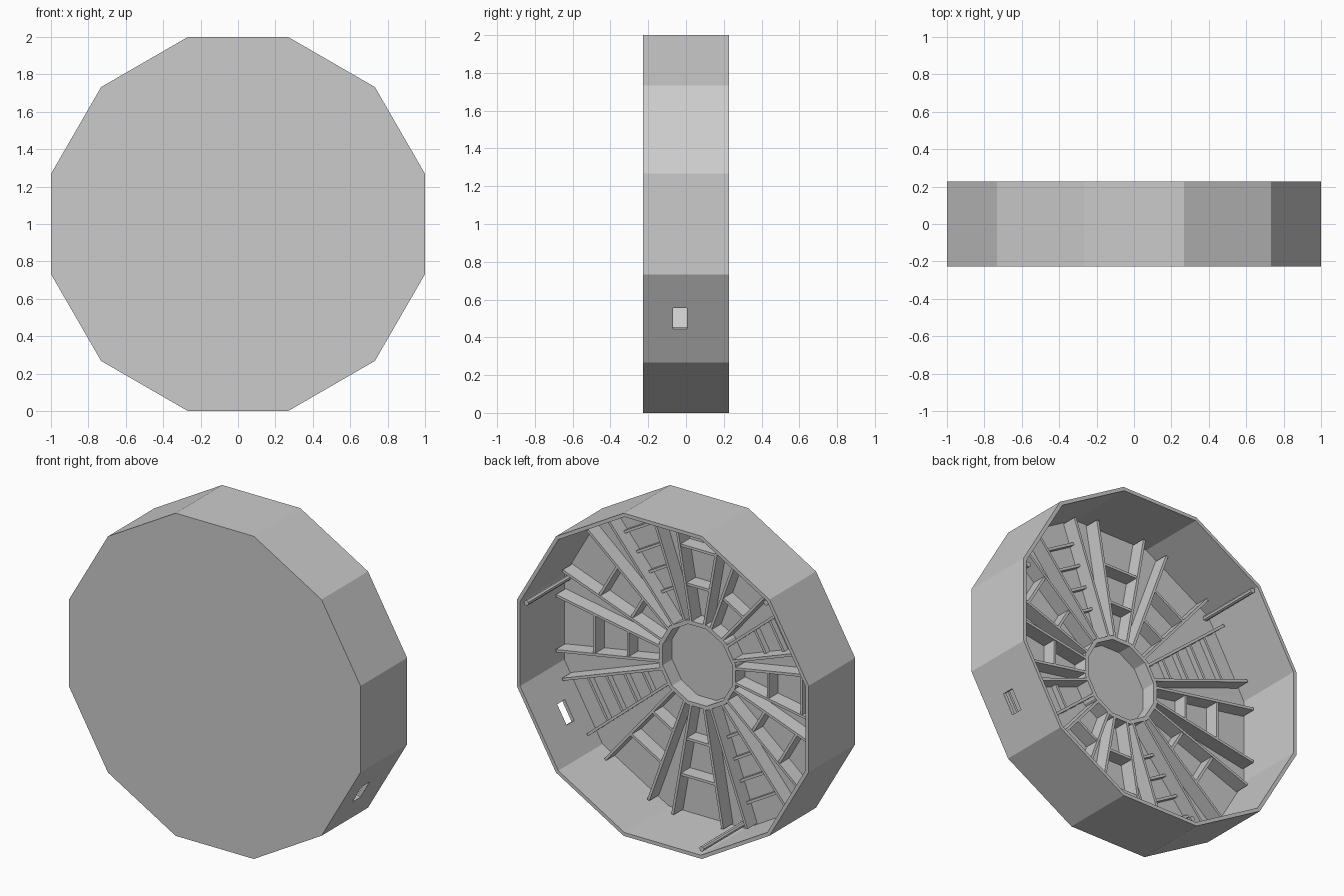
import bpy, bmesh
from math import radians, cos, sin, tan, pi
from mathutils import Matrix, Vector

if "Cube" in bpy.data.objects:
    bpy.data.objects.remove(bpy.data.objects["Cube"])

grey = bpy.data.materials.new("plain_grey")
grey.use_nodes = True
grey.diffuse_color = (0.6, 0.6, 0.6, 1)
grey.node_tree.nodes["Principled BSDF"].inputs["Base Color"].default_value = (0.6, 0.6, 0.6, 1)

HALF = 0.228      # half depth of the drum
FLOOR = -0.205    # inner face of the front plate
TOP = -0.112      # back edge of the hub and ribs
WALL = 0.022
CENTRE = Matrix.Translation((0, 0, 1))


def finish(bm, name):
    bmesh.ops.recalc_face_normals(bm, faces=bm.faces)
    mesh = bpy.data.meshes.new(name)
    bm.to_mesh(mesh)
    bm.free()
    mesh.materials.append(grey)
    obj = bpy.data.objects.new(name, mesh)
    bpy.context.collection.objects.link(obj)
    return obj


def turn(angle):
    """Rotate +x toward +z about the drum axis."""
    return CENTRE @ Matrix.Rotation(-radians(angle), 4, 'Y')


def lathe(name, profile, closed):
    """Twelve-sided solid from (apothem, y) points."""
    bm = bmesh.new()
    verts = [bm.verts.new((r / cos(pi / 12), y, 0)) for r, y in profile]
    pairs = list(zip(verts, verts[1:]))
    if closed:
        pairs.append((verts[-1], verts[0]))
    edges = [bm.edges.new(p) for p in pairs]
    bmesh.ops.spin(bm, geom=verts + edges, cent=(0, 0, 0), axis=(0, 1, 0),
                   angle=2 * pi, steps=12, use_merge=False)
    bmesh.ops.remove_doubles(bm, verts=bm.verts, dist=0.0005)
    bm.transform(turn(15))
    return finish(bm, name)


def add_box(bm, matrix, centre, size):
    scale = Matrix.Diagonal((*size, 1))
    bmesh.ops.create_cube(bm, size=1, matrix=matrix @ Matrix.Translation(centre) @ scale)


# Drum: closed front plate and thin outer wall, open at the back
drum = lathe("drum_shell", [(0, -HALF), (1, -HALF), (1, HALF), (1 - WALL, HALF),
                            (1 - WALL, FLOOR), (0, FLOOR)], False)

# Slot through the lower left wall
bm = bmesh.new()
add_box(bm, turn(-30), (1, -0.032, 0), (0.2, 0.075, 0.13))
cutter = finish(bm, "slot_cutter")
cutter.hide_render = True
cutter.hide_viewport = True
cutter.display_type = 'WIRE'
cut = drum.modifiers.new("slot", 'BOOLEAN')
cut.operation = 'DIFFERENCE'
cut.solver = 'EXACT'
cut.object = cutter

# Hub ring
lathe("hub_ring", [(0.238, FLOOR), (0.262, FLOOR), (0.262, TOP), (0.238, TOP)], True)

# Radial ribs in pairs, one pair per wall side
bm = bmesh.new()
height = TOP - FLOOR
for k in range(12):
    for side in (-10, 10):
        add_box(bm, turn(30 * k + side), (0.618, FLOOR + height / 2, 0),
                (0.735, height, 0.016))
finish(bm, "radial_ribs")

# Cross ribs inside each pair: every third bay has lower, closer ones
bm = bmesh.new()
for k in range(12):
    low = k % 3 == 2
    radii = (0.45, 0.58, 0.71, 0.84) if low else (0.48, 0.71)
    h = 0.035 if low else height - 0.005
    for r in radii:
        add_box(bm, turn(30 * k), (r, FLOOR + h / 2, 0),
                (0.016, h, 2 * r * tan(radians(10))))
finish(bm, "cross_ribs")

# Three long pins in the wall corners
bm = bmesh.new()
for angle in (15, 135, 255):
    place = turn(angle) @ Matrix.Translation((0.982, 0, 0)) @ Matrix.Rotation(pi / 2, 4, 'X')
    bmesh.ops.create_cone(bm, cap_ends=True, segments=8, radius1=0.016,
                          radius2=0.016, depth=0.42, matrix=place)
finish(bm, "corner_pins")
